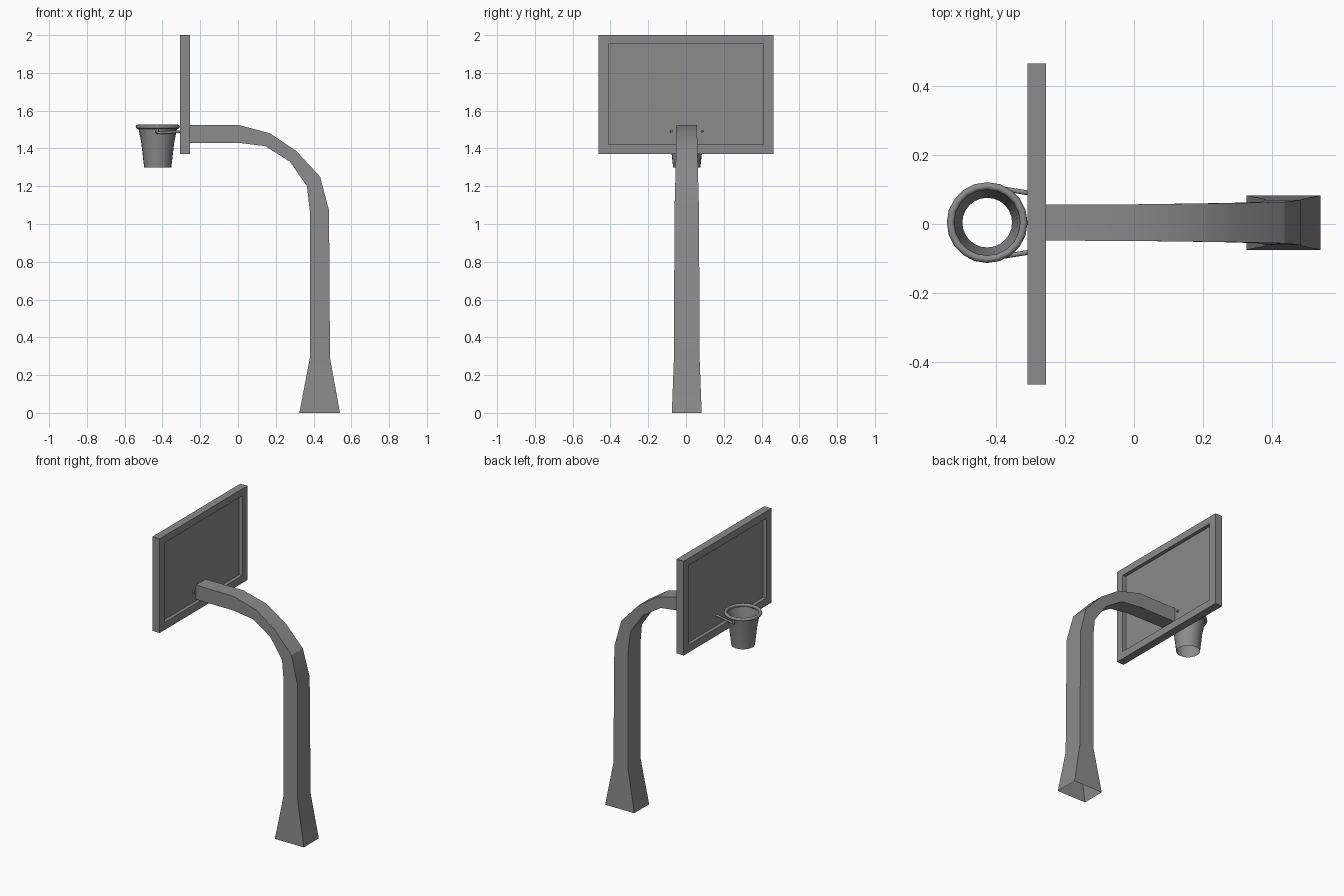
import bpy, bmesh, math
from mathutils import Vector

cube = bpy.data.objects.get("Cube")
if cube:
    bpy.data.objects.remove(cube, do_unlink=True)

grey = bpy.data.materials.new("mid grey")
grey.use_nodes = True
COLOUR = (0.26, 0.26, 0.26, 1)
grey.diffuse_color = COLOUR
grey.node_tree.nodes["Principled BSDF"].inputs["Base Color"].default_value = COLOUR

CENTRE_Y = 0.004


def finish(name, bm, angle=None):
    """Turn a bmesh into a named, coloured object."""
    bmesh.ops.recalc_face_normals(bm, faces=bm.faces)
    mesh = bpy.data.meshes.new(name)
    bm.to_mesh(mesh)
    bm.free()
    mesh.materials.append(grey)
    obj = bpy.data.objects.new(name, mesh)
    bpy.context.scene.collection.objects.link(obj)
    if angle:
        bpy.ops.object.select_all(action='DESELECT')
        obj.select_set(True)
        bpy.context.view_layer.objects.active = obj
        bpy.ops.object.shade_smooth_by_angle(angle=math.radians(angle))
    return obj


def loft(bm, rings, close=False):
    """Bridge successive rings of points with quads."""
    loops = [[bm.verts.new(p) for p in ring] for ring in rings]
    n = len(loops[0])
    pairs = list(zip(loops, loops[1:]))
    if close:
        pairs.append((loops[-1], loops[0]))
    for a, b in pairs:
        for i in range(n):
            j = (i + 1) % n
            bm.faces.new((a[i], a[j], b[j], b[i]))
    return loops


# Curved post: outer x, z, inner x, z, half width; open underneath
sections = [
    (0.540, 0.00, 0.325, 0.00, 0.079),
    (0.487, 0.29, 0.380, 0.29, 0.068),
    (0.482, 1.07, 0.380, 1.07, 0.065),
    (0.435, 1.25, 0.365, 1.20, 0.060),
    (0.310, 1.385, 0.275, 1.33, 0.057),
    (0.170, 1.48, 0.145, 1.412, 0.055),
    (0.000, 1.525, 0.000, 1.43, 0.053),
    (-0.279, 1.525, -0.279, 1.43, 0.052),
]
bm = bmesh.new()
loops = loft(bm, [
    [(ox, CENTRE_Y - w, oz), (ox, CENTRE_Y + w, oz),
     (ix, CENTRE_Y + w, iz), (ix, CENTRE_Y - w, iz)]
    for ox, oz, ix, iz, w in sections])
bm.faces.new(loops[-1])
finish("curved_post", bm, 25)


# Backboard frame: rectangular rings swept front to back
def rectangle(x, half, low, high):
    return [(x, -half, low), (x, half, low), (x, half, high), (x, -half, high)]


FRONT, BACK = -0.308, -0.255
bm = bmesh.new()
loft(bm, [rectangle(FRONT, 0.464, 1.37, 2.0), rectangle(BACK, 0.464, 1.37, 2.0),
          rectangle(BACK, 0.41, 1.42, 1.953), rectangle(FRONT, 0.41, 1.42, 1.953)], True)
finish("backboard_frame", bm)

# Thin panel recessed on both sides of the frame
bm = bmesh.new()
loops = loft(bm, [rectangle(x, 0.412, 1.418, 1.955) for x in (-0.284, -0.279)])
for loop in loops:
    bm.faces.new(loop)
finish("backboard_panel", bm)

# Hoop and net, both turned around the same axis
HOOP_X = -0.425


def circle(radius, z, sides):
    return [(HOOP_X + radius * math.cos(math.tau * i / sides),
             CENTRE_Y + radius * math.sin(math.tau * i / sides), z)
            for i in range(sides)]


bm = bmesh.new()
tube = [math.tau * k / 8 for k in range(8)]
loft(bm, [circle(0.106 + 0.011 * math.cos(t), 1.515 + 0.011 * math.sin(t), 20)
          for t in tube], True)
finish("hoop", bm, 60)

bm = bmesh.new()
loft(bm, [circle(r, z, 24) for r, z in ((0.104, 1.515), (0.087, 1.43), (0.072, 1.30))])
finish("net", bm, 40)

# Support rods running from the hoop through the panel
for side, label in ((1, "left"), (-1, "right")):
    start = Vector((-0.43, CENTRE_Y + side * 0.106, 1.482))
    end = Vector((-0.268, CENTRE_Y + side * 0.08, 1.491))
    tip = Vector((HOOP_X, CENTRE_Y + side * 0.106, 1.51))
    for name, a, b in (("support_rod", start, end), ("rod_bend", start, tip)):
        direction = b - a
        bm = bmesh.new()
        bmesh.ops.create_cone(bm, cap_ends=True, segments=8, radius1=0.007,
                              radius2=0.007, depth=direction.length)
        turn = direction.to_track_quat('Z', 'Y').to_matrix().to_4x4()
        bmesh.ops.transform(bm, matrix=turn, verts=bm.verts)
        bmesh.ops.translate(bm, vec=(a + b) / 2, verts=bm.verts)
        finish(f"{label}_{name}", bm, 50)
